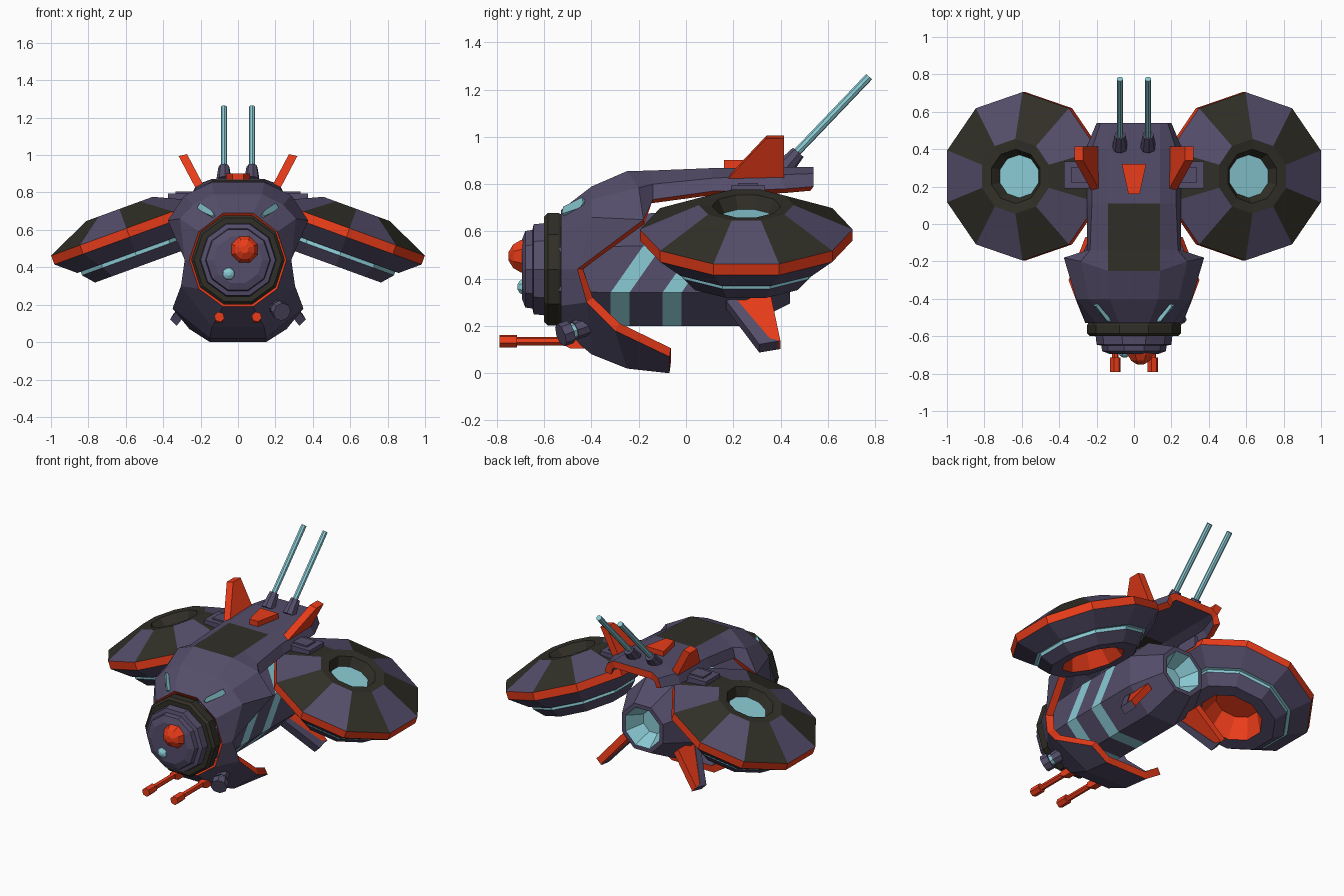
import bpy, bmesh, math
from mathutils import Vector, Matrix

if "Cube" in bpy.data.objects:
    bpy.data.objects.remove(bpy.data.objects["Cube"])


def material(name, rgb):
    m = bpy.data.materials.new(name)
    m.diffuse_color = (*rgb, 1)
    m.use_nodes = True
    m.node_tree.nodes["Principled BSDF"].inputs["Base Color"].default_value = m.diffuse_color
    return m


PURPLE, ORANGE, BLACK, CYAN = range(4)
MATS = [material("hull_purple", (.09, .075, .145)), material("trim_orange", (.82, .045, .01)),
        material("panel_black", (.03, .028, .02)), material("glow_cyan", (.26, .6, .67))]


def finish(name, bm, recalc=True):
    if recalc:
        bmesh.ops.recalc_face_normals(bm, faces=bm.faces[:])
    me = bpy.data.meshes.new(name)
    bm.to_mesh(me)
    bm.free()
    for m in MATS:
        me.materials.append(m)
    ob = bpy.data.objects.new(name, me)
    bpy.context.collection.objects.link(ob)
    return ob


def frame(origin, x, z):
    x, z = Vector(x).normalized(), Vector(z).normalized()
    m = Matrix((x, z.cross(x), z)).transposed().to_4x4()
    m.translation = origin
    return m


def lathe(name, profile, colors, n, mat, phase=0.0, sector=None):
    """profile: (radius, height[, shear]); colors: one per band; both ends capped."""
    bm = bmesh.new()
    rings = []
    for r, h, *k in profile:
        ring = []
        for j in range(n):
            a = phase + 2 * math.pi * j / n
            y = r * math.sin(a)
            lift = k[0] * max(0, y + .1) if k else 0
            ring.append(bm.verts.new(mat @ Vector((r * math.cos(a), y, h + lift))))
        rings.append(ring)
    for i, c in enumerate(colors):
        for j in range(n):
            k = (j + 1) % n
            f = bm.faces.new((rings[i][j], rings[i][k], rings[i + 1][k], rings[i + 1][j]))
            f.material_index = sector(i, j, c) if sector else c
    bm.faces.new(rings[0][::-1]).material_index = colors[0]
    bm.faces.new(rings[-1]).material_index = colors[-1]
    return finish(name, bm)


def rod(name, p, q, r, color, n=8, r2=None):
    p, q = Vector(p), Vector(q)
    d = q - p
    x = d.orthogonal()
    return lathe(name, [(r, 0), (r2 or r, d.length)], [color], n, frame(p, x, d))


def plate(name, pts, thick, color):
    bm = bmesh.new()
    t = Vector(thick) / 2
    a = [bm.verts.new(Vector(p) - t) for p in pts]
    b = [bm.verts.new(Vector(p) + t) for p in pts]
    n = len(pts)
    bm.faces.new(a[::-1])
    bm.faces.new(b)
    for i in range(n):
        bm.faces.new((a[i], a[(i + 1) % n], b[(i + 1) % n], b[i]))
    for f in bm.faces:
        f.material_index = color
    return finish(name, bm)


# outer shell: half built as strips running back from the face ring, then mirrored
top = [(.08, -.53, .69), (.13, -.4, .79), (.14, -.25, .855), (.14, -.14, .858),
       (.14, .11, .868), (.14, .4, .872), (.14, .54, .872)]
mid = [(0, y, z) for x, y, z in top]
shoulder = [(.145, -.53, .64), (.24, -.4, .735), (.285, -.2, .785), (.235, -.14, .80),
            (.225, .11, .825), (.225, .4, .84), (.18, .54, .845)]
cheek = [(.21, -.53, .59), (.31, -.4, .66), (.375, -.18, .65), (.25, -.14, .735),
         (.25, .11, .77), (.25, .42, .78), (.2, .54, .79)]
side = [(.26, -.53, .44), (.285, -.46, .44)]
jaw = [(.21, -.53, .285), (.305, -.42, .3), (.35, -.3, .18), (.26, -.07, .07)]
chin = [(.08, -.53, .19), (.14, -.4, .08), (.15, -.25, .02), (.15, -.07, 0)]
keel = [(0, y, z) for x, y, z in chin]
bm = bmesh.new()
cols = [[bm.verts.new(p) for p in c] for c in (mid, top, shoulder, cheek, side, jaw, chin, keel)]
for ci, (a, b) in enumerate(zip(cols, cols[1:])):
    for i in range(min(len(a), len(b)) - 1):
        f = bm.faces.new((a[i], b[i], b[i + 1], a[i + 1]))
        f.material_index = BLACK if ci == 0 and i in (2, 3) else PURPLE
bm.faces.new((cols[3][1], cols[4][1], cols[3][2]))
shell = finish("outer_shell", bm, recalc=False)
mod = shell.modifiers.new("mirror", 'MIRROR')
mod.use_clip = True
mod = shell.modifiers.new("thickness", 'SOLIDIFY')
mod.thickness = .045
mod.offset = -1
mod.material_offset_rim = ORANGE

# inner body with slanted glowing stripes and tail nozzle
s = 1 / math.cos(math.pi / 8)
lathe("inner_body", [(.22 * s, -.54), (.24 * s, -.32, .7), (.24 * s, -.24, .7), (.24 * s, -.1, .7),
                     (.24 * s, -.02, .7), (.24 * s, .25), (.145 * s, .44), (.12 * s, .44), (.07 * s, .33)],
      [PURPLE, CYAN, PURPLE, CYAN, PURPLE, PURPLE, PURPLE, CYAN], 8,
      frame((0, 0, .44), (-1, 0, 0), (0, 1, 0)), math.pi / 8)

# face: stepped black and purple rings with two lenses
lathe("face_rings", [(.22, .48), (.25, .54), (.25, .585), (.235, .6), (.205, .6), (.2, .645),
                     (.175, .65), (.17, .68), (.13, .695)],
      [BLACK, BLACK, BLACK, BLACK, PURPLE, PURPLE, PURPLE, PURPLE], 10,
      frame((0, 0, .44), (1, 0, 0), (0, -1, 0)))
for name, loc, r, c in (("main_lens", (.035, -.675, .495), .078, ORANGE),
                        ("small_lens", (-.05, -.675, .365), .04, CYAN)):
    lathe(name, [(r * math.cos(t), r * math.sin(t)) for t in (-.2, .3, .8, 1.3)], [c] * 3, 8,
          frame(loc, (1, 0, 0), (0, -1, 0)), math.pi / 8)

# chin lamp, on one side only
p, d = Vector((.19, -.42, .2)), Vector((.35, -.85, -.3)).normalized()
for name, a, b, r, c in (("lamp_base", 0, .06, .04, PURPLE), ("lamp_glow", .055, .085, .034, CYAN),
                         ("lamp_head", .08, .125, .05, PURPLE)):
    rod(name, p + d * a, p + d * b, r, c)

# wedge on the top deck
plate("deck_wedge", [(-.03, .16, .88), (.03, .16, .88), (.065, .32, .88), (-.065, .32, .88)],
      (0, 0, .045), ORANGE)

# turbine profile: cyan well, top cone, orange rim, stepped underside, orange intake
turbine = [(.1, .075), (.115, .075), (.145, .13), (.2, .135), (.45, .025), (.45, -.025), (.345, -.11),
           (.325, -.11), (.325, -.13), (.27, -.19), (.19, -.19), (.13, -.06)]
bands = [CYAN, BLACK, BLACK, PURPLE, ORANGE, PURPLE, CYAN, CYAN, PURPLE, PURPLE, ORANGE]
T = math.radians(20)

for sx, tag in ((1, "right"), (-1, "left")):
    lathe("turbine_" + tag, turbine, bands, 10,
          frame((sx * .588, .255, .585), (sx * math.cos(T), 0, -math.sin(T)),
                (sx * math.sin(T), 0, math.cos(T))), -math.pi / 10,
          lambda i, j, c: BLACK if i == 3 and j % 2 else c)
    # turbine mount
    plate("turbine_mount_" + tag, [(sx * x, y, .76) for x, y in ((.18, .19), (.375, .19), (.375, .335), (.18, .335))],
          (0, 0, .07), PURPLE)
    plate("mount_cap_" + tag, [(sx * x, y, .79) for x, y in ((.2, .22), (.335, .22), (.335, .305), (.2, .305))],
          (0, 0, .03), PURPLE)
    # upper fin, leaning outward
    plate("upper_fin_" + tag, [(sx * .2, .17, .82), (sx * .295, .34, 1.0),
                               (sx * .295, .415, 1.0), (sx * .2, .415, .82)], (.045, 0, .01 * -sx), ORANGE)
    # lower fin with purple leading edge
    plate("lower_fin_" + tag, [(sx * .18, .2, .31), (sx * .18, .36, .31), (sx * .34, .4, .12),
                               (sx * .335, .36, .125)], (.03, 0, .03 * sx), ORANGE)
    plate("lower_fin_edge_" + tag, [(sx * .2, .17, .29), (sx * .19, .21, .3), (sx * .33, .355, .13),
                                    (sx * .335, .4, .12), (sx * .345, .31, .105)], (.035, 0, .035 * sx), PURPLE)
    # antenna
    rod("antenna_socket_" + tag, (sx * .075, .41, .86), (sx * .075, .475, .935), .042, PURPLE, 8, .03)
    rod("antenna_" + tag, (sx * .075, .45, .915), (sx * .075, .775, 1.255), .017, CYAN)
    # chin gun
    rod("gun_barrel_" + tag, (sx * .1, -.73, .135), (sx * .1, -.4, .135), .018, ORANGE, 6)
    rod("gun_muzzle_" + tag, (sx * .1, -.79, .135), (sx * .1, -.715, .135), .028, ORANGE, 6)
    plate("gun_base_" + tag, [(sx * .1, -.52, .12), (sx * .1, -.49, .105), (sx * .1, -.42, .105),
                              (sx * .1, -.42, .15), (sx * .1, -.52, .15)], (.04, 0, 0), ORANGE)
    # brow light
    plate("brow_light_" + tag, [(sx * .12, -.515, .672), (sx * .135, -.51, .695), (sx * .195, -.43, .735),
                                (sx * .21, -.425, .71), (sx * .19, -.44, .69), (sx * .135, -.515, .665)],
          (sx * .015, -.02, .02), CYAN)
